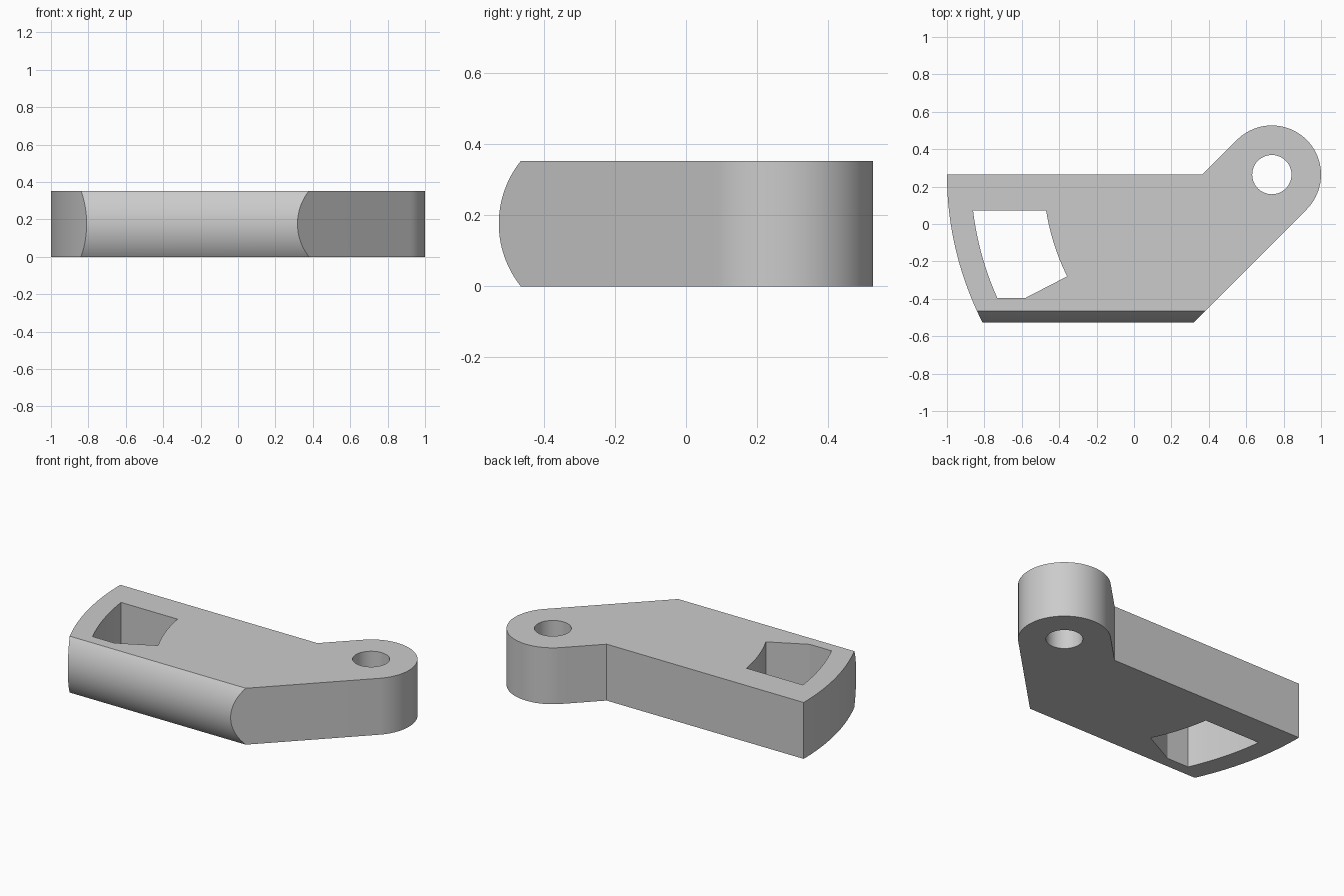
import bpy, bmesh
from math import cos, sin, pi, atan2, asin, radians
from mathutils import Vector

cube = bpy.data.objects.get("Cube")
if cube:
    bpy.data.objects.remove(cube, do_unlink=True)

HEIGHT = 0.353
BACK, FRONT, EDGE = 0.264, -0.527, -0.465
PIVOT = Vector((0.737, BACK))          # all arcs share the pivot centre
EYE_R, HOLE_R, END_R = 0.263, 0.105, 1.737

grey = bpy.data.materials.new("plain grey")
grey.use_nodes = True
colour = (0.6, 0.6, 0.6, 1)
grey.diffuse_color = colour
grey.node_tree.nodes["Principled BSDF"].inputs["Base Color"].default_value = colour


def arc(centre, radius, start, end, steps):
    return [(centre[0] + radius * cos(start + (end - start) * i / steps),
             centre[1] + radius * sin(start + (end - start) * i / steps))
            for i in range(steps + 1)]


def pivot_arc(radius, y_start, y_end, steps=20):
    """Arc about the pivot, on its -x side, between two y positions."""
    angle = lambda y: pi + asin((PIVOT.y - y) / radius)
    return arc(PIVOT, radius, angle(y_start), angle(y_end), steps)


def prism(name, points, low, high, place):
    """Extrude a closed 2D outline between two levels."""
    bm = bmesh.new()
    face = bm.faces.new([bm.verts.new(place(a, b, low)) for a, b in points])
    new = bmesh.ops.extrude_face_region(bm, geom=[face])["geom"]
    shift = Vector(place(0, 0, high)) - Vector(place(0, 0, low))
    bmesh.ops.translate(bm, vec=shift,
                        verts=[v for v in new if isinstance(v, bmesh.types.BMVert)])
    bmesh.ops.recalc_face_normals(bm, faces=bm.faces)
    mesh = bpy.data.meshes.new(name)
    bm.to_mesh(mesh)
    bm.free()
    mesh.materials.append(grey)
    obj = bpy.data.objects.new(name, mesh)
    bpy.context.collection.objects.link(obj)
    return obj


def upright(a, b, level):
    return (a, b, level)


def sideways(a, b, level):
    return (level, a, b)


def apply_cut(target, cutter, operation):
    bpy.ops.object.select_all(action="DESELECT")
    bpy.context.view_layer.objects.active = target
    target.select_set(True)
    mod = target.modifiers.new("cut", "BOOLEAN")
    mod.operation, mod.object, mod.solver = operation, cutter, "EXACT"
    bpy.ops.object.modifier_apply(modifier=mod.name)
    bpy.data.objects.remove(cutter, do_unlink=True)


# Lever plate: long curved end, slanted front corner and round eye
eye = arc(PIVOT, EYE_R, -pi / 4, 3 * pi / 4, 48)
corner_x = eye[0][0] - (eye[0][1] - FRONT)
neck_x = eye[-1][0] - (eye[-1][1] - BACK)
outline = pivot_arc(END_R, BACK, FRONT) + [(corner_x, FRONT)] + eye + [(neck_x, BACK)]
lever = prism("lever_body", outline, 0, HEIGHT, upright)

# Rounded front edge
half, bulge = HEIGHT / 2, EDGE - FRONT
radius = (half ** 2 + bulge ** 2) / (2 * bulge)
spread = atan2(half, radius - bulge)
nose = arc((FRONT + radius, half), radius, pi - spread, pi + spread, 32)
section = [(1, -0.1), (1, HEIGHT + 0.1), (EDGE, HEIGHT + 0.1)] + nose + [(EDGE, -0.1)]
apply_cut(lever, prism("front_rounder", section, -1.5, 1.5, sideways), "INTERSECT")

# Window near the long end, and the pivot hole
window = (pivot_arc(1.609, 0.073, -0.395) + [(-0.58, -0.395)]
          + pivot_arc(1.222, -0.28, 0.073))
hole = arc(PIVOT, HOLE_R, 0, 2 * pi, 48)[:-1]
for name, points in (("window_cutter", window), ("hole_cutter", hole)):
    apply_cut(lever, prism(name, points, -0.1, HEIGHT + 0.1, upright), "DIFFERENCE")

bpy.ops.object.shade_smooth_by_angle(angle=radians(20))
